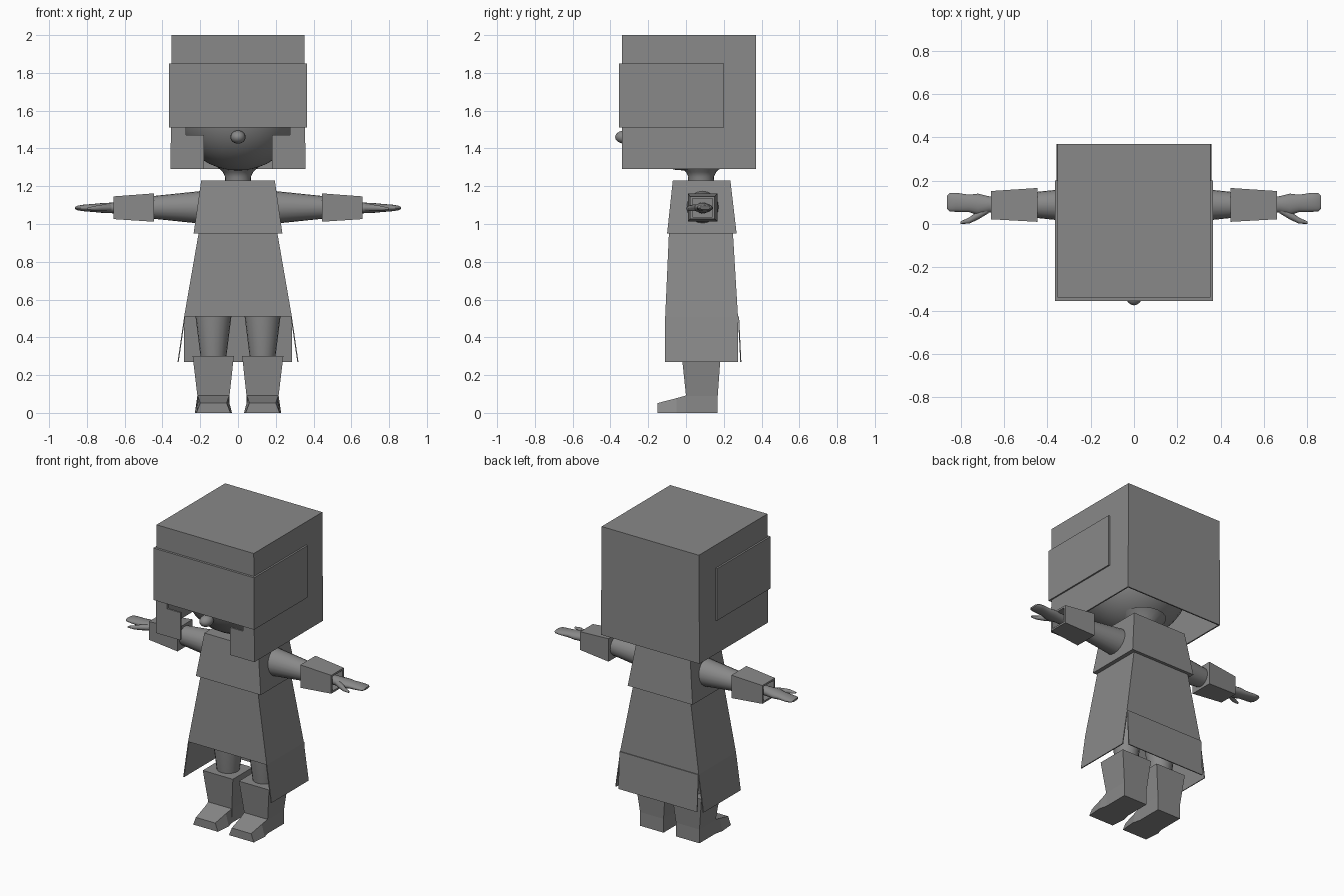
import bpy, bmesh, math
from mathutils import Vector

if "Cube" in bpy.data.objects:
    bpy.data.objects.remove(bpy.data.objects["Cube"])

grey = bpy.data.materials.new("plain grey")
grey.diffuse_color = (0.25, 0.25, 0.25, 1)
grey.use_nodes = True
grey.node_tree.nodes["Principled BSDF"].inputs["Base Color"].default_value = grey.diffuse_color


def make(name, verts, faces, smooth=False, thick=0, mirror=False):
    me = bpy.data.meshes.new(name)
    me.from_pydata(verts, [], faces)
    bm = bmesh.new()
    bm.from_mesh(me)
    bmesh.ops.recalc_face_normals(bm, faces=bm.faces)
    bm.to_mesh(me)
    bm.free()
    me.materials.append(grey)
    ob = bpy.data.objects.new(name, me)
    bpy.context.collection.objects.link(ob)
    if thick:
        m = ob.modifiers.new("thickness", 'SOLIDIFY')
        m.thickness, m.offset = thick, -1
    if mirror:
        ob.modifiers.new("mirror", 'MIRROR')
    if smooth:
        bpy.context.view_layer.objects.active = ob
        ob.select_set(True)
        bpy.ops.object.shade_smooth_by_angle(angle=math.radians(50))
        ob.select_set(False)
    return ob


def loft(name, rings, caps=True, **kw):
    n = len(rings[0])
    verts = [p for r in rings for p in r]
    faces = [(k * n + i, k * n + (i + 1) % n, (k + 1) * n + (i + 1) % n, (k + 1) * n + i)
             for k in range(len(rings) - 1) for i in range(n)]
    if caps:
        faces += [tuple(range(n)), tuple(range(len(verts) - n, len(verts)))]
    return make(name, verts, faces, **kw)


def rect_z(x0, x1, y0, y1, z):
    return [(x0, y0, z), (x1, y0, z), (x1, y1, z), (x0, y1, z)]


def rect_x(x, y0, y1, z0, z1):
    return [(x, y0, z0), (x, y1, z0), (x, y1, z1), (x, y0, z1)]


def circle(n):
    return [(math.cos(2 * math.pi * i / n), math.sin(2 * math.pi * i / n)) for i in range(n)]


def oval_z(cx, cy, z, r, n=20):
    return [(cx + r * c, cy + r * s, z) for c, s in circle(n)]


def oval_x(x, cy, cz, ry, rz, n=16):
    return [(x, cy + ry * c, cz + rz * s) for c, s in circle(n)]


# helmet: hollow box with a stepped face opening
W, T, F, B, Z0, Z1 = 0.357, 0.352, -0.34, 0.37, 1.29, 2.0
opening = [(-.18, Z0), (-.18, 1.47), (-.275, 1.47), (-.275, 1.6),
           (.275, 1.6), (.275, 1.47), (.18, 1.47), (.18, Z0)]
v = rect_z(-W, W, F, B, Z0) + rect_z(-T, T, F, B, Z1) + [(x, F, z) for x, z in opening]
make("helmet", v, [(4, 5, 6, 7), (2, 3, 7, 6), (1, 2, 6, 5), (3, 0, 4, 7),
                   (0, *range(8, 16), 1, 5, 4)], thick=0.012)

# visor: band round the front and both sides
path = [(-.365, .2), (-.365, -.355), (.365, -.355), (.365, .2)]
inner = [(.35, .2), (.35, -.338), (-.35, -.338), (-.35, .2)]
loft("visor_band", [[(x, y, z) for x, y in path + inner] for z in (1.51, 1.85)])


# head and nose
def ball(name, loc, size, seg, rings):
    bm = bmesh.new()
    bmesh.ops.create_uvsphere(bm, u_segments=seg, v_segments=rings, radius=1)
    vs = [Vector(loc) + Vector(a * b for a, b in zip(w.co, size)) for w in bm.verts]
    bm.verts.index_update()
    fs = [[w.index for w in f.verts] for f in bm.faces]
    bm.free()
    make(name, vs, fs, smooth=True)


ball("head", (0, -.005, 1.6), (.33, .328, .317), 32, 20)
ball("nose", (0, -.325, 1.46), (.04, .05, .035), 16, 10)
loft("neck", [oval_z(0, .08, z, r) for z, r in
              ((1.2, .07), (1.25, .068), (1.275, .08), (1.33, .14))], smooth=True)

# tunic top
loft("tunic", [rect_z(-.235, .235, -.1, .268, .95), rect_z(-.195, .195, -.07, .235, 1.23)])

# skirt: flared shell with side and back flaps, short at the front
loft("skirt", [rect_z(-.285, .285, -.11, .275, .51), rect_z(-.207, .207, -.09, .248, .96)],
     caps=False, thick=0.006)
make("side_flap", [(.285, -.11, .51), (.285, .275, .51), (.32, .275, .27), (.32, -.11, .27)],
     [(0, 1, 2, 3)], thick=0.006, mirror=True)
make("back_flap", [(-.285, .275, .51), (.285, .275, .51), (.285, .287, .27), (-.285, .287, .27)],
     [(0, 1, 2, 3)], thick=0.006)

# legs
loft("leg", [oval_z(.13, .085, z, r) for z, r in ((.28, .066), (.51, .095), (.8, .1))],
     smooth=True, mirror=True)

# boots: shaft and foot
loft("boot_shaft", [rect_z(.045, .215, 0, .168, .04), rect_z(.045, .215, 0, .168, .09),
                    rect_z(.022, .24, -.022, .183, .3)], mirror=True)
foot = [(.05, -.15, 0, .055, .04, .225), (0, 0, 0, .09, .045, .215)]
loft("boot_foot", [
    [(.04, -.15, 0), (.22, -.15, 0), (.2, -.15, .052), (.06, -.15, .052)],
    [(.032, -.05, 0), (.228, -.05, 0), (.208, -.05, .078), (.052, -.05, .078)],
    [(.045, .003, 0), (.215, .003, 0), (.215, .003, .093), (.045, .003, .093)],
    [(.045, .168, 0), (.215, .168, 0), (.215, .168, .093), (.045, .168, .093)]], mirror=True)

# arms, cuffs and hands
loft("arm", [oval_x(x, .088, 1.088, r, r, 20) for x, r in
             ((.15, .09), (.2, .086), (.45, .06), (.6, .045))], smooth=True, mirror=True)
loft("cuff", [rect_x(.445, .01, .166, 1.012, 1.162), rect_x(.66, .022, .152, 1.026, 1.146),
              rect_x(.66, .034, .14, 1.038, 1.134), rect_x(.6, .034, .14, 1.038, 1.134)],
     mirror=True)
loft("hand", [oval_x(x, y, 1.085, ry, rz) for x, y, ry, rz in
              ((.58, .088, .035, .03), (.67, .09, .038, .028), (.72, .09, .05, .026),
               (.76, .095, .04, .022), (.82, .1, .044, .017), (.85, .1, .042, .012),
               (.862, .1, .03, .006))], smooth=True, mirror=True)
loft("thumb", [oval_x(x, y, z, r, r * .9, 10) for x, y, z, r in
               ((.67, .07, 1.085, .02), (.72, .04, 1.085, .02), (.76, .016, 1.083, .014),
                (.8, .006, 1.08, .006))], smooth=True, mirror=True)
